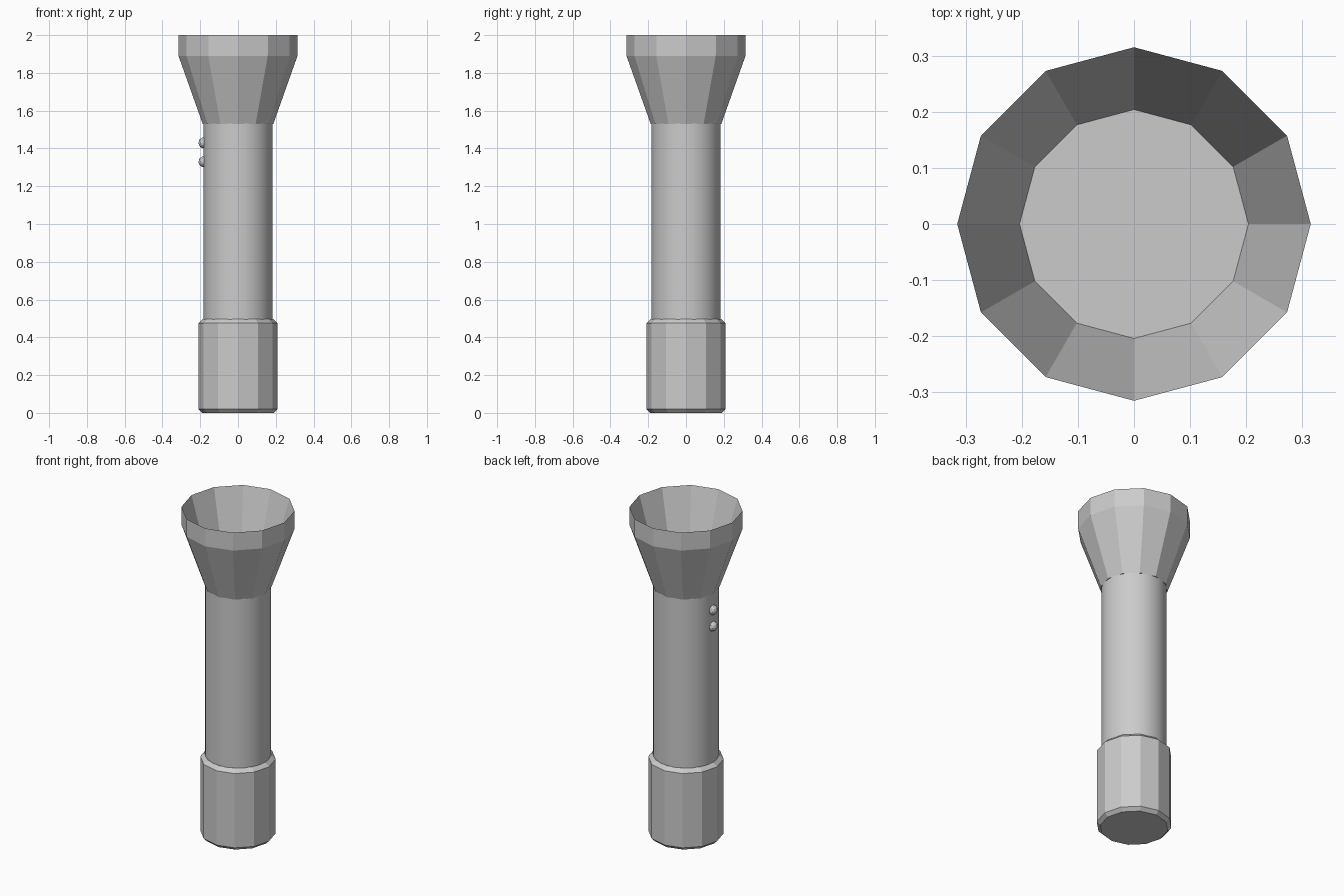
import bpy
from math import cos, sin, tau, radians

cube = bpy.data.objects.get("Cube")
if cube:
    bpy.data.objects.remove(cube, do_unlink=True)

grey = bpy.data.materials.new("light grey")
grey.use_nodes = True
COLOUR = (0.6, 0.6, 0.6, 1)
grey.diffuse_color = COLOUR
grey.node_tree.nodes["Principled BSDF"].inputs["Base Color"].default_value = COLOUR


def turned(name, profile, sides):
    """Closed solid turned around z from (radius, height) points, ends capped."""
    verts = [(r * cos(tau * i / sides), r * sin(tau * i / sides), z)
             for r, z in profile for i in range(sides)]
    faces = [(k * sides + i, k * sides + (i + 1) % sides,
              (k + 1) * sides + (i + 1) % sides, (k + 1) * sides + i)
             for k in range(len(profile) - 1) for i in range(sides)]
    last = (len(profile) - 1) * sides
    faces += [tuple(reversed(range(sides))), tuple(range(last, last + sides))]
    mesh = bpy.data.meshes.new(name)
    mesh.from_pydata(verts, [], faces)
    mesh.materials.append(grey)
    obj = bpy.data.objects.new(name, mesh)
    bpy.context.collection.objects.link(obj)
    return obj


# Faceted end cap with chamfered rims
turned("end_cap", [(0.19, 0), (0.21, 0.02), (0.21, 0.475), (0.186, 0.497)], 12)

# Smooth round handle
handle = turned("handle", [(0.182, 0.45), (0.182, 1.56)], 32)
bpy.ops.object.select_all(action="DESELECT")
handle.select_set(True)
bpy.context.view_layer.objects.active = handle
bpy.ops.object.shade_smooth_by_angle(angle=radians(30))

# Faceted flared head, hollowed to a flat lens
turned("lamp_head", [(0.187, 1.53), (0.315, 1.89), (0.315, 2.0), (0.204, 1.62)], 12)

# Two small buttons on the right side
for name, z in (("upper_button", 1.43), ("lower_button", 1.33)):
    bpy.ops.mesh.primitive_ico_sphere_add(subdivisions=2, radius=0.03,
                                          location=(-0.18, 0, z))
    button = bpy.context.object
    button.name = name
    button.data.materials.append(grey)
